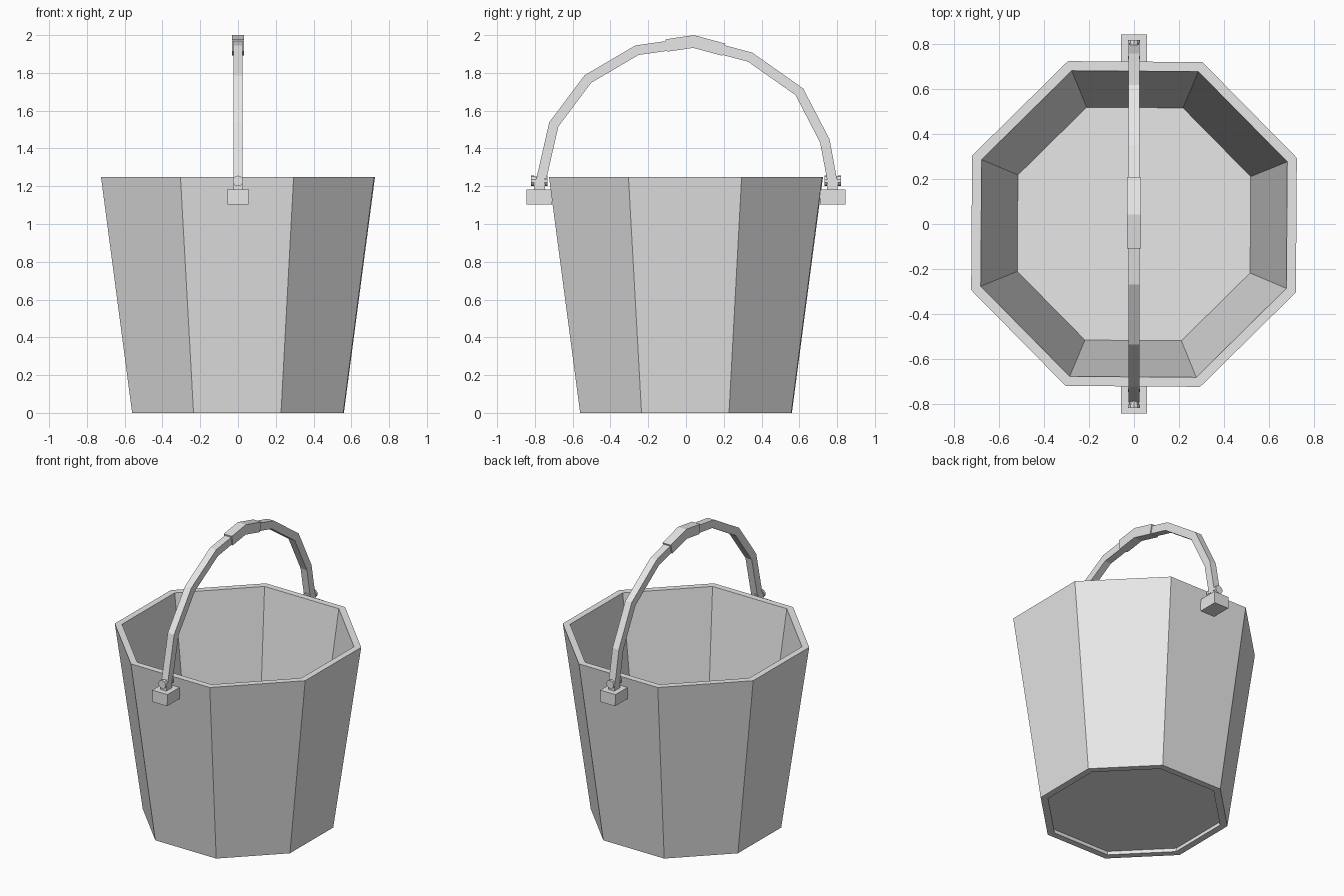
import bpy, bmesh, math
from mathutils import Vector, Matrix

cube = bpy.data.objects.get("Cube")
if cube:
    bpy.data.objects.remove(cube, do_unlink=True)

GREY = (0.8, 0.8, 0.8, 1)
mat = bpy.data.materials.new("plain grey")
mat.use_nodes = True
mat.diffuse_color = GREY
mat.node_tree.nodes["Principled BSDF"].inputs["Base Color"].default_value = GREY


def finish(name, bm):
    bmesh.ops.recalc_face_normals(bm, faces=bm.faces)
    mesh = bpy.data.meshes.new(name)
    bm.to_mesh(mesh)
    bm.free()
    mesh.materials.append(mat)
    obj = bpy.data.objects.new(name, mesh)
    bpy.context.collection.objects.link(obj)
    return obj


def octagon(bm, radius, z):
    turn = math.radians(22.1)
    return [bm.verts.new((radius * math.cos(turn + i * math.pi / 4),
                          radius * math.sin(turn + i * math.pi / 4), z)) for i in range(8)]


def bridge(bm, a, b):
    n = len(a)
    for i in range(n):
        bm.faces.new((a[i], a[(i + 1) % n], b[(i + 1) % n], b[i]))


def bar(name, path, width, thick):
    """Sweep a rectangle along a path of (y, z) points with mitred corners."""
    bm = bmesh.new()
    pts = [Vector(p) for p in path]
    dirs = [(b - a).normalized() for a, b in zip(pts, pts[1:])]
    rings = []
    for i, p in enumerate(pts):
        d0, d1 = dirs[max(i - 1, 0)], dirs[min(i, len(dirs) - 1)]
        t = (d0 + d1).normalized()
        n = Vector((-t.y, t.x)) * (thick / 2 / t.dot(d0))
        rings.append([bm.verts.new((sx * width / 2, p.x + s * n.x, p.y + s * n.y))
                      for sx, s in ((-1, -1), (1, -1), (1, 1), (-1, 1))])
    for a, b in zip(rings, rings[1:]):
        bridge(bm, a, b)
    bm.faces.new(rings[0])
    bm.faces.new(rings[-1])
    return finish(name, bm)


def block(name, size, center, bottom_scale=1.0):
    bm = bmesh.new()
    bmesh.ops.create_cube(bm, size=1)
    for v in bm.verts:
        k = bottom_scale if v.co.z < 0 else 1
        v.co = Vector((v.co.x * size[0] * k, v.co.y * size[1], v.co.z * size[2])) + Vector(center)
    return finish(name, bm)


def pin(name, radius, length, center):
    bm = bmesh.new()
    bmesh.ops.create_cone(bm, cap_ends=True, segments=10, radius1=radius, radius2=radius, depth=length,
                          matrix=Matrix.Translation(center) @ Matrix.Rotation(math.pi / 2, 4, 'X'))
    return finish(name, bm)


# Bucket wall: a closed ring with a tapering outside and inside
bm = bmesh.new()
rings = [octagon(bm, r, z) for r, z in ((0.605, 0), (0.783, 1.25), (0.737, 1.25), (0.557, 0))]
for i in range(4):
    bridge(bm, rings[i], rings[(i + 1) % 4])
finish("bucket_wall", bm)

# Floor, slightly recessed above the bottom rim
bm = bmesh.new()
low, high = octagon(bm, 0.563, 0.026), octagon(bm, 0.563, 0.03)
bridge(bm, low, high)
bm.faces.new(low)
bm.faces.new(high)
finish("bucket_floor", bm)

# Arched handle and its grip
arch = [(-0.77, 1.22), (-0.70, 1.527), (-0.52, 1.767), (-0.26, 1.92), (0.04, 1.963),
        (0.34, 1.883), (0.60, 1.70), (0.735, 1.44), (0.776, 1.22)]
bar("handle", arch, 0.048, 0.052)
bar("handle_grip", [(-0.105, 1.945), (0.04, 1.966), (0.2, 1.923)], 0.062, 0.066)

# Brackets, stems and pins at front and back
for side, s in (("front", -1), ("back", 1)):
    y = s * 0.776
    block(side + "_bracket", (0.116, 0.135, 0.08), (0, y, 1.143), 0.94)
    block(side + "_stem", (0.045, 0.06, 0.06), (0, y, 1.205))
    pin(side + "_pin", 0.022, 0.07, (0, y, 1.23))
    for end in (-1, 1):
        pin(side + "_pin_head", 0.028, 0.016, (0, y + end * 0.036, 1.228))
